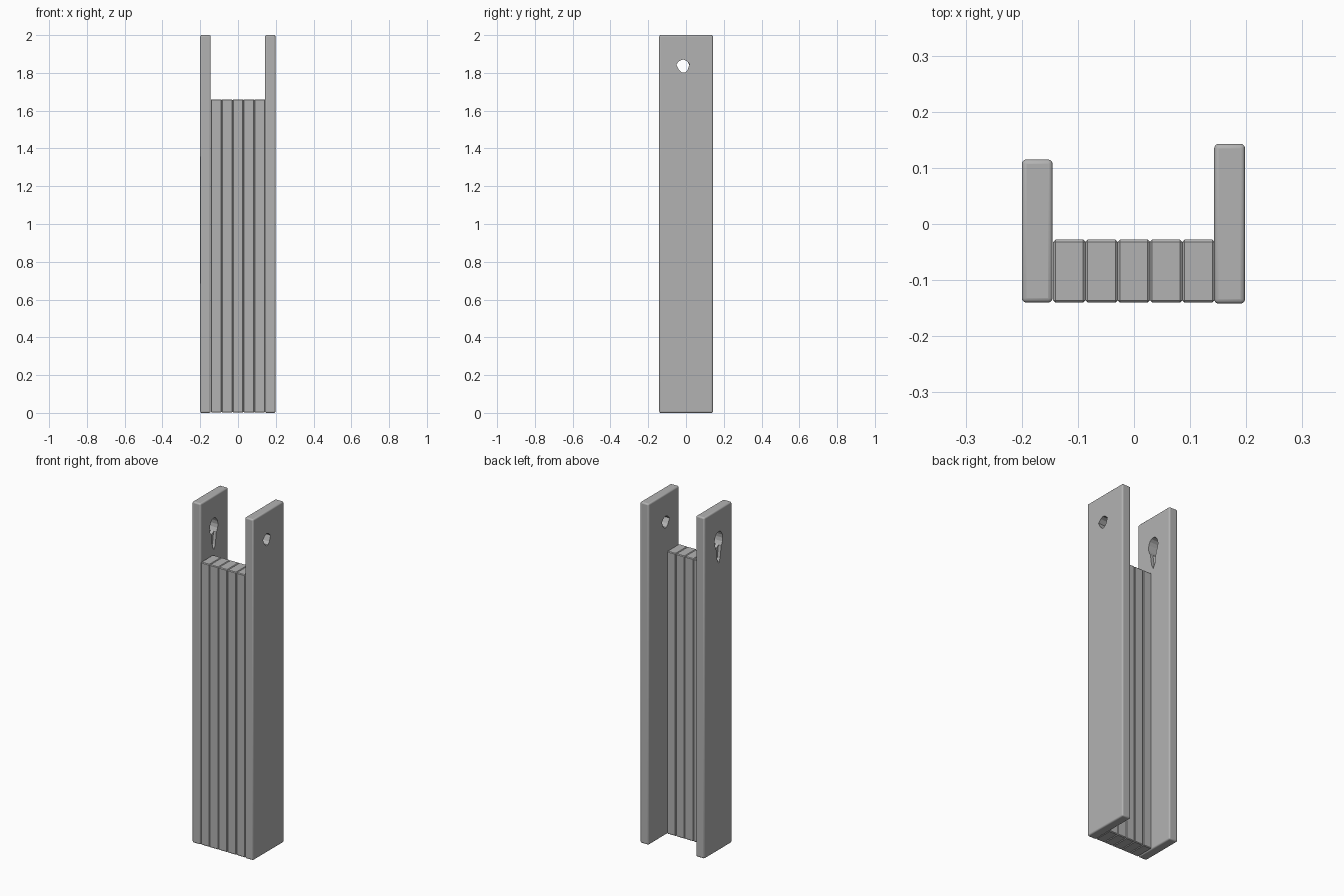
import bpy, bmesh, math

if "Cube" in bpy.data.objects:
    bpy.data.objects.remove(bpy.data.objects["Cube"])

GREY = (0.45, 0.45, 0.45, 1)
mat = bpy.data.materials.new("plain grey")
mat.use_nodes = True
mat.diffuse_color = GREY
mat.node_tree.nodes["Principled BSDF"].inputs["Base Color"].default_value = GREY


def finish(name, bm):
    bmesh.ops.recalc_face_normals(bm, faces=bm.faces)
    me = bpy.data.meshes.new(name)
    bm.to_mesh(me)
    bm.free()
    me.materials.append(mat)
    ob = bpy.data.objects.new(name, me)
    bpy.context.collection.objects.link(ob)
    return ob


def box(name, lo, hi, bevel, segments):
    bm = bmesh.new()
    bmesh.ops.create_cube(bm, size=1)
    for v in bm.verts:
        v.co = [(a + b) / 2 + c * (b - a) for a, b, c in zip(lo, hi, v.co)]
    ob = finish(name, bm)
    mod = ob.modifiers.new("soft edges", "BEVEL")
    mod.width, mod.segments = bevel, segments
    return ob


def prism(name, outline, x0, x1):
    """Cutter: a (y, z) outline extruded along x."""
    bm = bmesh.new()
    face = bm.faces.new([bm.verts.new((x0, y, z)) for y, z in outline])
    new = bmesh.ops.extrude_face_region(bm, geom=[face])["geom"]
    for v in new:
        if isinstance(v, bmesh.types.BMVert):
            v.co.x = x1
    ob = finish(name, bm)
    ob.hide_render = True
    ob.hide_viewport = True
    return ob


def cut(target, cutter):
    mod = target.modifiers.new("cut", "BOOLEAN")
    mod.operation, mod.object, mod.solver = "DIFFERENCE", cutter, "EXACT"


# Side boards, the left one deeper than the right
right_board = box("right_side_board", (-0.2, -0.14, 0), (-0.145, 0.115, 2), 0.008, 3)
left_board = box("left_side_board", (0.143, -0.142, 0), (0.198, 0.143, 2), 0.008, 3)

# Small shield-shaped hole through the left board
shield = [(-0.052, 1.845), (-0.035, 1.863), (-0.015, 1.871), (0.004, 1.863),
          (0.02, 1.848), (0.008, 1.815), (-0.006, 1.801), (-0.022, 1.801),
          (-0.038, 1.818)]
cut(left_board, prism("left_hole_cutter", shield, 0.1, 0.25))

# Oval hole through the right board, with a shallow tapering notch on both faces
oval = [(-0.017 + 0.038 * math.cos(t * math.tau / 16),
         1.82 + 0.052 * math.sin(t * math.tau / 16)) for t in range(16)]
cut(right_board, prism("right_hole_cutter", oval, -0.25, -0.1))
notch = [(-0.042, 1.79), (-0.03, 1.71), (-0.017, 1.685), (-0.004, 1.71), (0.008, 1.79)]
cut(right_board, prism("outer_notch_cutter", notch, -0.25, -0.182))
cut(right_board, prism("inner_notch_cutter", notch, -0.163, -0.1))

# Five upright planks between the boards
COUNT, LEFT, WIDTH = 5, -0.144, 0.0575
for i in range(COUNT):
    x = LEFT + i * WIDTH
    box(f"plank_{i + 1}", (x, -0.14, 0.002), (x + WIDTH, -0.028, 1.66), 0.004, 1)

# Smooth only the rounded edges of the boards
for board in (right_board, left_board):
    bpy.ops.object.select_all(action="DESELECT")
    board.select_set(True)
    bpy.context.view_layer.objects.active = board
    bpy.ops.object.shade_smooth_by_angle(angle=math.radians(35))
